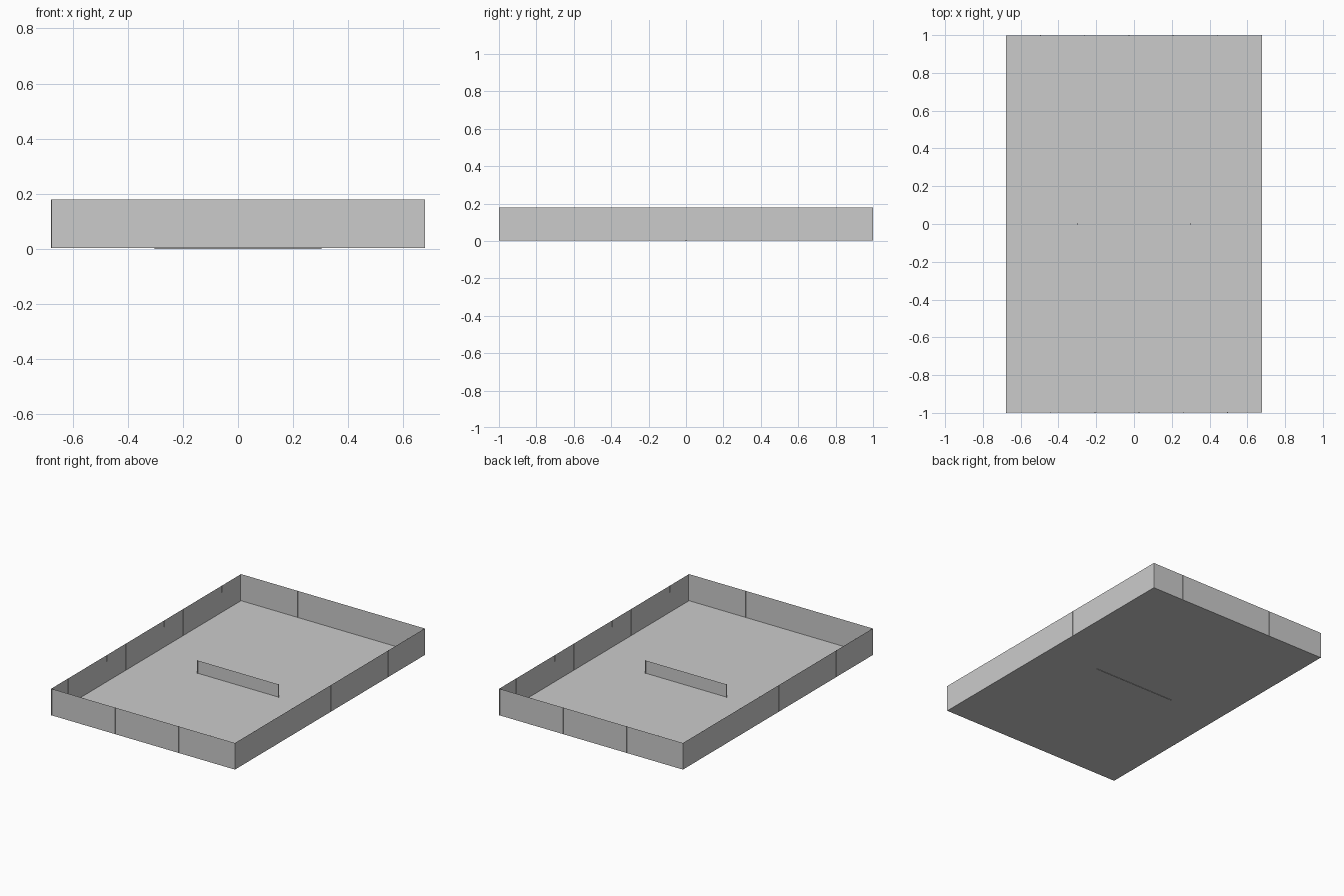
import bpy
import bmesh
from mathutils import Matrix, Vector

if "Cube" in bpy.data.objects:
    bpy.data.objects.remove(bpy.data.objects["Cube"])

HX, HY, H, FLOOR = 0.677, 0.999, 0.18, 0.003


def make(name, build):
    bm = bmesh.new()
    build(bm)
    me = bpy.data.meshes.new(name)
    bm.to_mesh(me)
    bm.free()
    ob = bpy.data.objects.new(name, me)
    bpy.context.collection.objects.link(ob)
    return ob


def quad(bm, *pts):
    bm.faces.new([bm.verts.new(p) for p in pts])


def box(bm, size, loc, rot=Matrix()):
    m = Matrix.Translation(loc) @ rot @ Matrix.Diagonal((*size, 1))
    bmesh.ops.create_cube(bm, size=1, matrix=m)


# flat floor sheet
make("floor", lambda bm: quad(bm, (-HX, -HY, FLOOR), (HX, -HY, FLOOR),
                              (HX, HY, FLOOR), (-HX, HY, FLOOR)))

# four thin walls, each with seam strips stepping counter-clockwise from its first corner
corners = [Vector(c) for c in ((-HX, -HY, 0), (HX, -HY, 0), (HX, HY, 0), (-HX, HY, 0))]
for i, name in enumerate(("front", "right", "back", "left")):
    a, b = corners[i], corners[(i + 1) % 4]
    along = (b - a).normalized()
    rot = along.to_track_quat('X', 'Z').to_matrix().to_4x4()
    inward = Vector((-along.y, along.x, 0))
    step, count = (0.234, 6) if i % 2 == 0 else (0.2017, 10)
    lo, hi = Vector((0, 0, FLOOR)), Vector((0, 0, H))
    make(name + "_wall", lambda bm: quad(bm, a + lo, b + lo, b + hi, a + hi))

    def seams(bm):
        for k in range(count):
            p = a + along * (step * k + 0.002)
            # full strip outside, short clip at the inside top
            box(bm, (0.004, 0.002, H - FLOOR), p + Vector((0, 0, (H + FLOOR) / 2)), rot)
            if k:
                box(bm, (0.004, 0.003, 0.042), p + inward * 0.001 + Vector((0, 0, H - 0.021)), rot)
    make(name + "_seams", seams)

# low divider sheet in the middle with a thin post at each end
NH = 0.088
make("divider", lambda bm: quad(bm, (-0.3, 0, 0), (0.3, 0, 0), (0.3, 0, NH), (-0.3, 0, NH)))


def posts(bm):
    for s in (-1, 1):
        box(bm, (0.006, 0.005, NH), (s * 0.299, 0, NH / 2))


make("divider_posts", posts)
